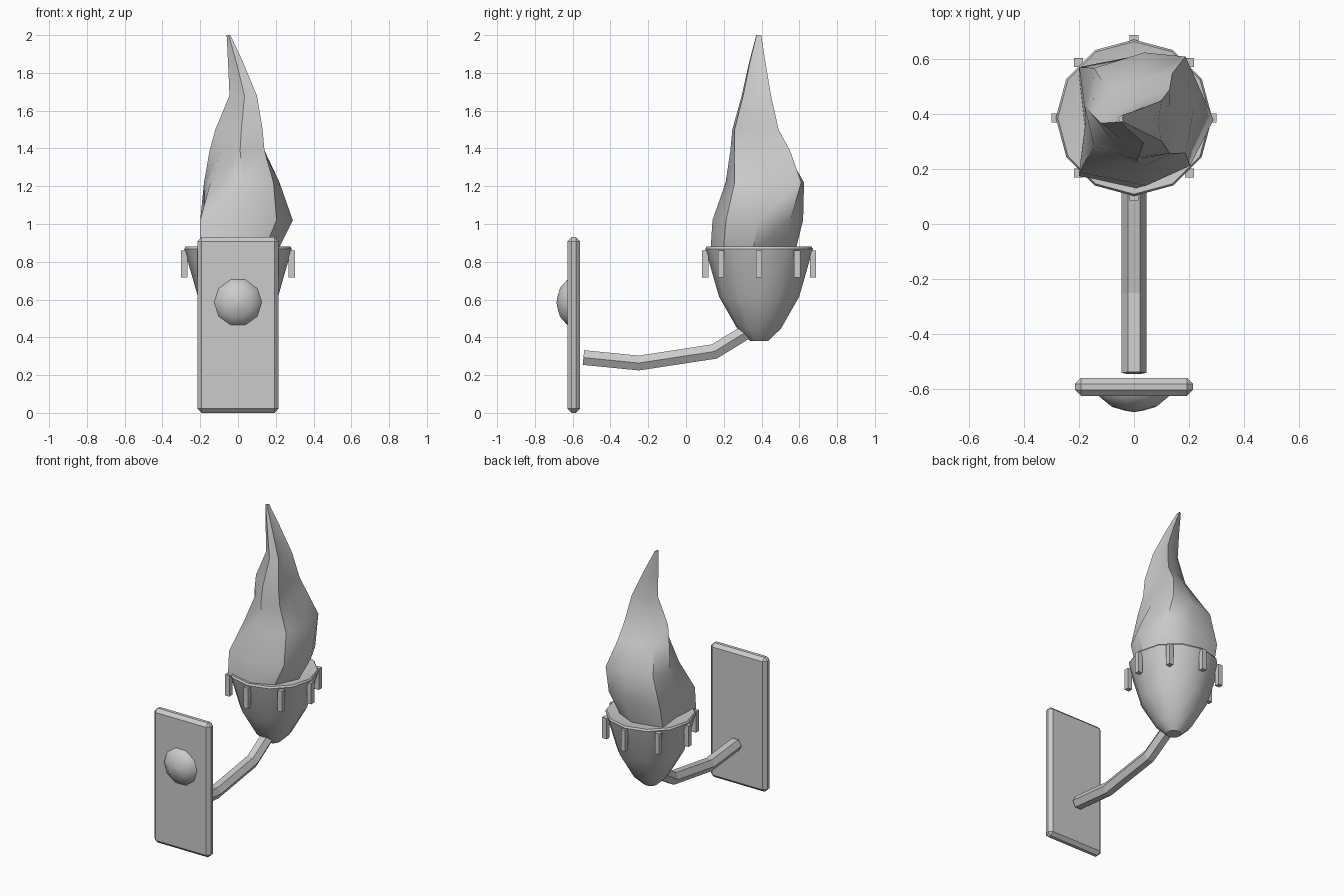
import bpy, bmesh, math
from math import cos, sin, pi, radians
from mathutils import Vector, Matrix

if "Cube" in bpy.data.objects:
    bpy.data.objects.remove(bpy.data.objects["Cube"])

CUP_Y = 0.387


def finish(name, bm, smooth=35):
    bmesh.ops.recalc_face_normals(bm, faces=bm.faces)
    mesh = bpy.data.meshes.new(name)
    bm.to_mesh(mesh)
    bm.free()
    if smooth:
        mesh.shade_smooth()
        mesh.set_sharp_from_angle(angle=radians(smooth))
    obj = bpy.data.objects.new(name, mesh)
    bpy.context.collection.objects.link(obj)
    return obj


def loft(name, rings, smooth=35):
    """Skin a list of equal-length point rings and cap both ends."""
    bm = bmesh.new()
    rows = [[bm.verts.new(p) for p in ring] for ring in rings]
    n = len(rows[0])
    for a, b in zip(rows, rows[1:]):
        for i in range(n):
            j = (i + 1) % n
            bm.faces.new((a[i], a[j], b[j], b[i]))
    bm.faces.new(rows[0])
    bm.faces.new(rows[-1])
    return finish(name, bm, smooth)


def box(name, centre, size, bevel=0):
    bm = bmesh.new()
    bmesh.ops.create_cube(bm, size=1, matrix=Matrix.Translation(centre) @ Matrix.Diagonal((*size, 1)))
    if bevel:
        bmesh.ops.bevel(bm, geom=bm.edges[:], offset=bevel, segments=1, affect='EDGES')
    return finish(name, bm, 0)


# Wall plate with chamfered edges
box("wall_plate", (0, -0.594, 0.465), (0.43, 0.066, 0.93), 0.022)

# Domed boss on the front of the plate
dome = [(0.132, -0.61), (0.125, -0.63), (0.08, -0.667), (0.03, -0.681), (0.004, -0.685)]
loft("plate_boss", [[(r * cos(i * pi / 5), y, 0.585 + r * sin(i * pi / 5)) for i in range(10)]
                    for r, y in dome])

# Bent hexagonal arm, mitred at each bend
path = [Vector((0, y, z)) for y, z in ((-0.543, 0.293), (-0.25, 0.264), (0.15, 0.325), (0.37, 0.46))]
rings = []
for k, p in enumerate(path):
    before = (p - path[k - 1]).normalized() if k else (path[1] - p).normalized()
    after = (path[k + 1] - p).normalized() if k < len(path) - 1 else before
    tangent = (before + after).normalized()
    up = Vector((1, 0, 0)).cross(tangent) / tangent.dot(after)
    rings.append([p + Vector((0.045 * cos(i * pi / 3), 0, 0)) + up * 0.045 * sin(i * pi / 3)
                  for i in range(6)])
loft("arm", rings, 0)

# Twelve-sided cup
cup = [(0.047, 0.38), (0.115, 0.445), (0.212, 0.615), (0.285, 0.868), (0.278, 0.88), (0.23, 0.873)]
loft("cup", [[(r * cos(i * pi / 6), CUP_Y + r * sin(i * pi / 6), z) for i in range(12)]
             for r, z in cup])

# Eight small pegs around the rim
for i in range(8):
    a = i * pi / 4
    box(f"rim_peg_{i + 1}", (0.285 * cos(a), CUP_Y + 0.285 * sin(a), 0.788), (0.033, 0.033, 0.145))

# Flame: a rounded base section blending to a three-pointed tip section
base = [(1, 0), (.65, .72), (0, 1), (-1, .8), (-.9, 0), (-1, -.8), (0, -1), (.65, -.7)]
tip = [(.85, 0), (1, 1), (.2, .75), (-.45, .4), (-1, 0), (-.45, -.45), (.1, -1), (1, -.9)]
# z, blend, x range, y range
levels = [
    (0.86, 0.0, -0.20, 0.21, 0.13, 0.58),
    (1.02, 0.0, -0.20, 0.29, 0.14, 0.62),
    (1.22, 0.4, -0.18, 0.22, 0.21, 0.625),
    (1.39, 0.8, -0.15, 0.14, 0.235, 0.55),
    (1.50, 1.0, -0.12, 0.13, 0.245, 0.49),
    (1.68, 1.0, -0.045, 0.10, 0.295, 0.45),
    (1.86, 1.0, -0.053, 0.025, 0.335, 0.42),
    (2.00, 1.0, -0.06, -0.04, 0.372, 0.398),
]
rings = []
for z, t, x0, x1, y0, y1 in levels:
    pts = [Vector(a).lerp(Vector(b), t) for a, b in zip(base, tip)]
    us, vs = [p.x for p in pts], [p.y for p in pts]
    rings.append([(x0 + (x1 - x0) * (p.x - min(us)) / (max(us) - min(us)),
                   y0 + (y1 - y0) * (p.y - min(vs)) / (max(vs) - min(vs)), z) for p in pts])
loft("flame", rings, 40)
